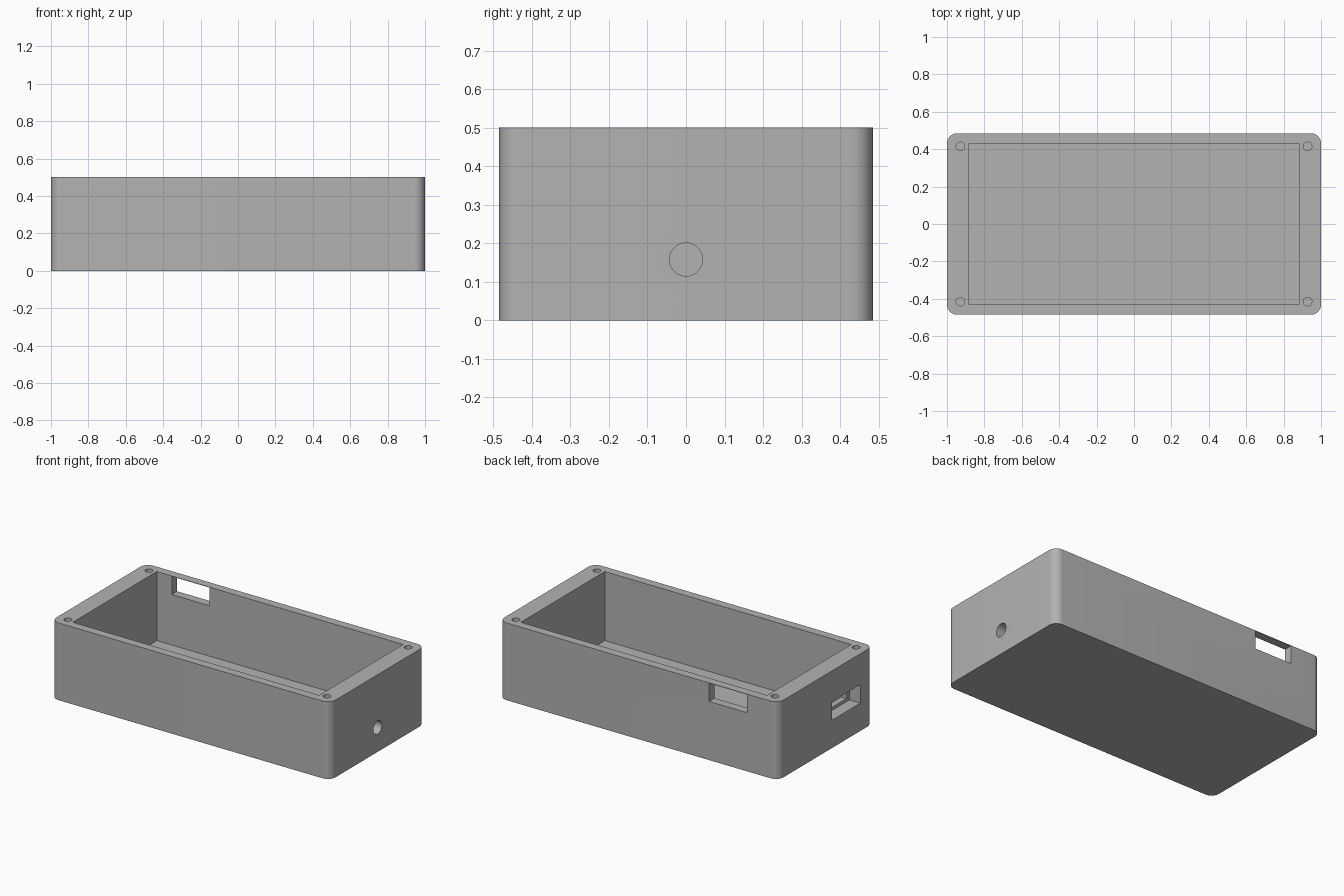
import bpy
import math

default_cube = bpy.data.objects.get("Cube")
if default_cube:
    bpy.data.objects.remove(default_cube, do_unlink=True)

HALF_X, HALF_Y, HEIGHT = 1.0, 0.485, 0.5
RADIUS = 0.055


def make_block(name, x, y, z):
    """Axis-aligned block from (min, max) ranges."""
    mid = [(r[0] + r[1]) / 2 for r in (x, y, z)]
    bpy.ops.mesh.primitive_cube_add(size=1, location=mid)
    block = bpy.context.object
    block.name = name
    block.scale = [r[1] - r[0] for r in (x, y, z)]
    bpy.ops.object.transform_apply(location=True, rotation=True, scale=True)
    return block


def make_drill(name, radius, depth, location, rotation=(0, 0, 0)):
    bpy.ops.mesh.primitive_cylinder_add(
        vertices=40, radius=radius, depth=depth, location=location, rotation=rotation)
    drill = bpy.context.object
    drill.name = name
    return drill


def cut(target, cutter):
    """Subtract the cutter from the target, then discard the cutter."""
    cutter.hide_render = True
    bpy.context.view_layer.objects.active = target
    modifier = target.modifiers.new(cutter.name, "BOOLEAN")
    modifier.operation = "DIFFERENCE"
    modifier.solver = "EXACT"
    modifier.object = cutter
    bpy.ops.object.modifier_apply(modifier=modifier.name)
    bpy.data.objects.remove(cutter, do_unlink=True)


# Outer body with rounded vertical corners
case = make_block("enclosure_body", (-HALF_X, HALF_X), (-HALF_Y, HALF_Y), (0, HEIGHT))
weights = case.data.attributes.new("bevel_weight_edge", "FLOAT", "EDGE")
for edge in case.data.edges:
    a, b = (case.data.vertices[i].co for i in edge.vertices)
    weights.data[edge.index].value = float(abs(a.z - b.z) > HEIGHT / 2)
bevel = case.modifiers.new("rounded_corners", "BEVEL")
bevel.limit_method = "WEIGHT"
bevel.width = RADIUS
bevel.segments = 10
bpy.ops.object.modifier_apply(modifier=bevel.name)

# Open cavity with thick end walls and a thin floor
cut(case, make_block("cavity", (-0.883, 0.883), (-0.43, 0.43), (0.053, 0.7)))

# Blind screw holes in the rim corners
for sx in (-1, 1):
    for sy in (-1, 1):
        cut(case, make_drill("screw_hole", 0.023, 0.4, (0.928 * sx, 0.415 * sy, HEIGHT)))

# Round cable hole through the left end wall
cut(case, make_drill("cable_hole", 0.043, 0.3, (HALF_X, 0, 0.158), (0, math.pi / 2, 0)))

# Slot in the back wall, closed above by a very thin skin
cut(case, make_block("back_slot", (-0.775, -0.506), (0.4, 0.55), (0.38, 0.497)))

# Stepped connector opening through the right end wall
cut(case, make_block("connector_recess", (-1.1, -0.922), (-0.355, -0.066), (0.18, 0.3)))
cut(case, make_block("connector_opening", (-1.0, -0.8), (-0.325, -0.096), (0.2, 0.28)))

# Single grey plastic
grey = bpy.data.materials.new("grey_plastic")
color = (0.45, 0.45, 0.45, 1)
grey.use_nodes = True
grey.diffuse_color = color
grey.node_tree.nodes["Principled BSDF"].inputs["Base Color"].default_value = color
case.data.materials.clear()
case.data.materials.append(grey)

bpy.ops.object.select_all(action="DESELECT")
case.select_set(True)
bpy.context.view_layer.objects.active = case
bpy.ops.object.shade_smooth_by_angle(angle=math.radians(30))
